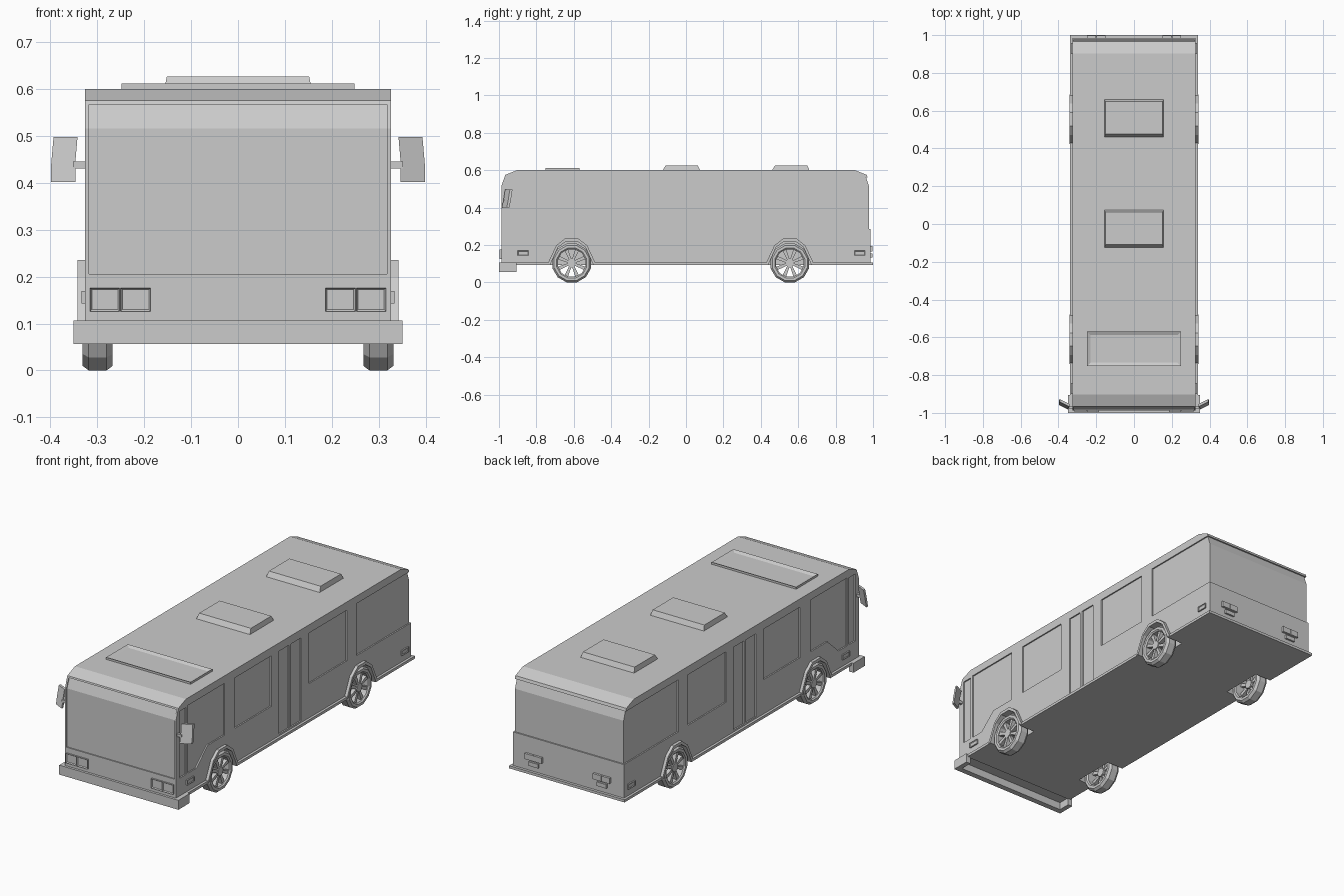
import bpy, bmesh
from math import sin, cos, pi, tau

if "Cube" in bpy.data.objects:
    bpy.data.objects.remove(bpy.data.objects["Cube"])

WHEELS = {"front": -0.611, "rear": 0.555}


def finish(name, bm, mirror):
    bmesh.ops.recalc_face_normals(bm, faces=bm.faces)
    me = bpy.data.meshes.new(name)
    bm.to_mesh(me)
    bm.free()
    ob = bpy.data.objects.new(name, me)
    bpy.context.collection.objects.link(ob)
    if mirror:
        ob.modifiers.new("Mirror", 'MIRROR')
    return ob


def prism(name, pts, a, b, place, mirror=False):
    """Extrude a 2D outline from depth a to depth b."""
    bm = bmesh.new()
    lo = [bm.verts.new(place(p, a)) for p in pts]
    hi = [bm.verts.new(place(p, b)) for p in pts]
    bm.faces.new(lo)
    bm.faces.new(hi)
    n = len(pts)
    for i in range(n):
        j = (i + 1) % n
        bm.faces.new((lo[i], lo[j], hi[j], hi[i]))
    return finish(name, bm, mirror)


def side(name, pts, x0, x1, mirror=False):
    return prism(name, pts, x0, x1, lambda p, d: (d, p[0], p[1]), mirror)


def box(name, x0, x1, y0, y1, z0, z1, mirror=False):
    return side(name, [(y0, z0), (y1, z0), (y1, z1), (y0, z1)], x0, x1, mirror)


def frame_face(ob, axis, sign, border, depth):
    """Inset one side of a box and sink it, leaving a raised rim."""
    bm = bmesh.new()
    bm.from_mesh(ob.data)
    bm.normal_update()
    f = [f for f in bm.faces if f.normal[axis] * sign > 0.9]
    bmesh.ops.inset_region(bm, faces=f, thickness=border, use_even_offset=True)
    for v in f[0].verts:
        v.co[axis] -= sign * depth
    bm.to_mesh(ob.data)
    bm.free()


def cut(target, cutters):
    bpy.context.view_layer.objects.active = target
    for c in cutters:
        m = target.modifiers.new("Cut", 'BOOLEAN')
        m.operation, m.solver, m.object = 'DIFFERENCE', 'EXACT', c
        bpy.ops.object.modifier_apply(modifier=m.name)


# Body shell and bottom sill
body = side("body", [(-0.987, 0.096), (-0.987, 0.515), (-0.966, 0.575), (-0.902, 0.6),
                     (0.902, 0.6), (0.966, 0.575), (0.986, 0.515), (0.986, 0.096)], -0.326, 0.326)
sill = box("bottom_sill", -0.339, 0.339, -0.91, 1.0, 0.092, 0.106)

# Cutters for glass, doors and wheel wells
R = 0.319
windows = [
    [(-0.885, 0.2), (-0.815, 0.2), (-0.72, 0.285), (-0.577, 0.285), (-0.577, 0.56), (-0.885, 0.56)],
]
for y0, y1, z0, z1 in [(-0.955, -0.9, 0.2, 0.555), (-0.49, -0.186, 0.288, 0.556),
                       (-0.12, -0.036, 0.115, 0.556), (-0.02, 0.065, 0.115, 0.556),
                       (0.13, 0.447, 0.288, 0.556), (0.53, 1.1, 0.284, 0.56)]:
    windows.append([(y0, z0), (y1, z0), (y1, z1), (y0, z1)])
glass = [side("window_cutter", w, R, 0.42, True) for w in windows]
glass.append(side("windscreen_cutter", [(-1.1, 0.205), (-0.981, 0.205), (-0.981, 0.515),
                                        (-0.962, 0.567), (-1.1, 0.567)], -0.317, 0.317))
glass.append(side("rear_window_cutter", [(1.1, 0.284), (0.979, 0.284), (0.979, 0.512),
                                         (0.963, 0.56), (1.1, 0.56)], -0.45, 0.45))
ARCH_OUT = [(-0.131, 0.095), (-0.083, 0.197), (-0.035, 0.235),
            (0.035, 0.235), (0.083, 0.197), (0.131, 0.095)]
ARCH_IN = [(-0.115, 0.095), (-0.073, 0.188), (-0.03, 0.219),
           (0.03, 0.219), (0.073, 0.188), (0.115, 0.095)]
wells = []
for yc in WHEELS.values():
    pts = [(-0.115, 0.02)] + ARCH_IN + [(0.115, 0.02)]
    wells.append(side("well_cutter", [(yc + y, z) for y, z in pts], 0.245, 0.45, True))
cut(body, glass + wells)
cut(sill, wells)
for c in glass + wells:
    bpy.data.objects.remove(c)

# Wheel arches and wheels
for label, yc in WHEELS.items():
    side(label + "_wheel_arch", [(yc + y, z) for y, z in ARCH_OUT + ARCH_IN[::-1]], 0.3, 0.3415, True)

    # Tyre ring, turned around the axle
    section = [(0.28, 0.107), (0.318, 0.107), (0.331, 0.097), (0.331, 0.083), (0.325, 0.076),
               (0.272, 0.076), (0.267, 0.083), (0.267, 0.097)]
    n = 12
    bm = bmesh.new()
    rings = []
    for i in range(n):
        a = tau * (i + 0.5) / n
        rings.append([bm.verts.new((x, yc + r * sin(a), 0.1035 + r * cos(a))) for x, r in section])
    for i in range(n):
        p, q = rings[i], rings[(i + 1) % n]
        for k in range(len(section)):
            m = (k + 1) % len(section)
            bm.faces.new((p[k], p[m], q[m], q[k]))
    finish(label + "_tyre", bm, True)

    # Hub and spokes
    def polar(r, a, t=0.0):
        return (yc + r * sin(a) + t * cos(a), 0.1035 + r * cos(a) - t * sin(a))
    side(label + "_hub", [polar(0.024, tau * i / 8) for i in range(8)], 0.29, 0.325, True)
    for i in range(8):
        a = tau * (i + 0.5) / 8
        side(label + "_spoke", [polar(0.015, a, -0.006), polar(0.077, a, -0.010),
                                polar(0.077, a, 0.010), polar(0.015, a, 0.006)], 0.3, 0.321, True)

# Front bumper with side returns
prism("front_bumper", [(-0.35, -1.0), (0.35, -1.0), (0.35, -0.905), (0.324, -0.905),
                       (0.324, -0.97), (-0.324, -0.97), (-0.324, -0.905), (-0.35, -0.905)],
      0.056, 0.106, lambda p, d: (p[0], p[1], d))

# Headlights
for x0, x1 in [(0.186, 0.25), (0.252, 0.315)]:
    frame_face(box("headlight", x0, x1, -0.996, -0.98, 0.126, 0.176, True), 1, -1, 0.004, 0.006)

# Tail lights and side markers
box("tail_light", 0.151, 0.199, 0.98, 0.998, 0.165, 0.195, True)
box("tail_light", 0.201, 0.249, 0.98, 0.998, 0.165, 0.195, True)
box("reverse_light", 0.172, 0.228, 0.98, 0.996, 0.134, 0.155, True)
for y0, y1 in [(-0.9, -0.842), (0.9, 0.958)]:
    frame_face(box("side_marker", 0.32, 0.333, y0, y1, 0.143, 0.169, True), 0, 1, 0.004, 0.003)

# Door mirrors, toed and tilted back
def tilt(p, d):
    x, z = p
    return (x, -0.985 + 0.5 * (x - 0.345) + 0.2 * (z - 0.4) + d, z)
prism("door_mirror", [(0.346, 0.401), (0.398, 0.401), (0.398, 0.44), (0.393, 0.497),
                      (0.342, 0.497), (0.346, 0.45)], 0.0, 0.014, tilt, True)
box("mirror_arm", 0.318, 0.352, -0.978, -0.964, 0.43, 0.445, True)

# Roof hatches and front roof frame
for yc in (-0.025, 0.56):
    hatch = box("roof_hatch", -0.158, 0.158, yc - 0.102, yc + 0.102, 0.595, 0.626)
    for v in hatch.data.vertices:
        if v.co.z > 0.61:
            v.co.x *= 0.96
            v.co.y += 0.018 if v.co.y < yc else -0.014
frame_face(box("roof_frame", -0.248, 0.248, -0.752, -0.57, 0.595, 0.611), 2, 1, 0.018, 0.008)
